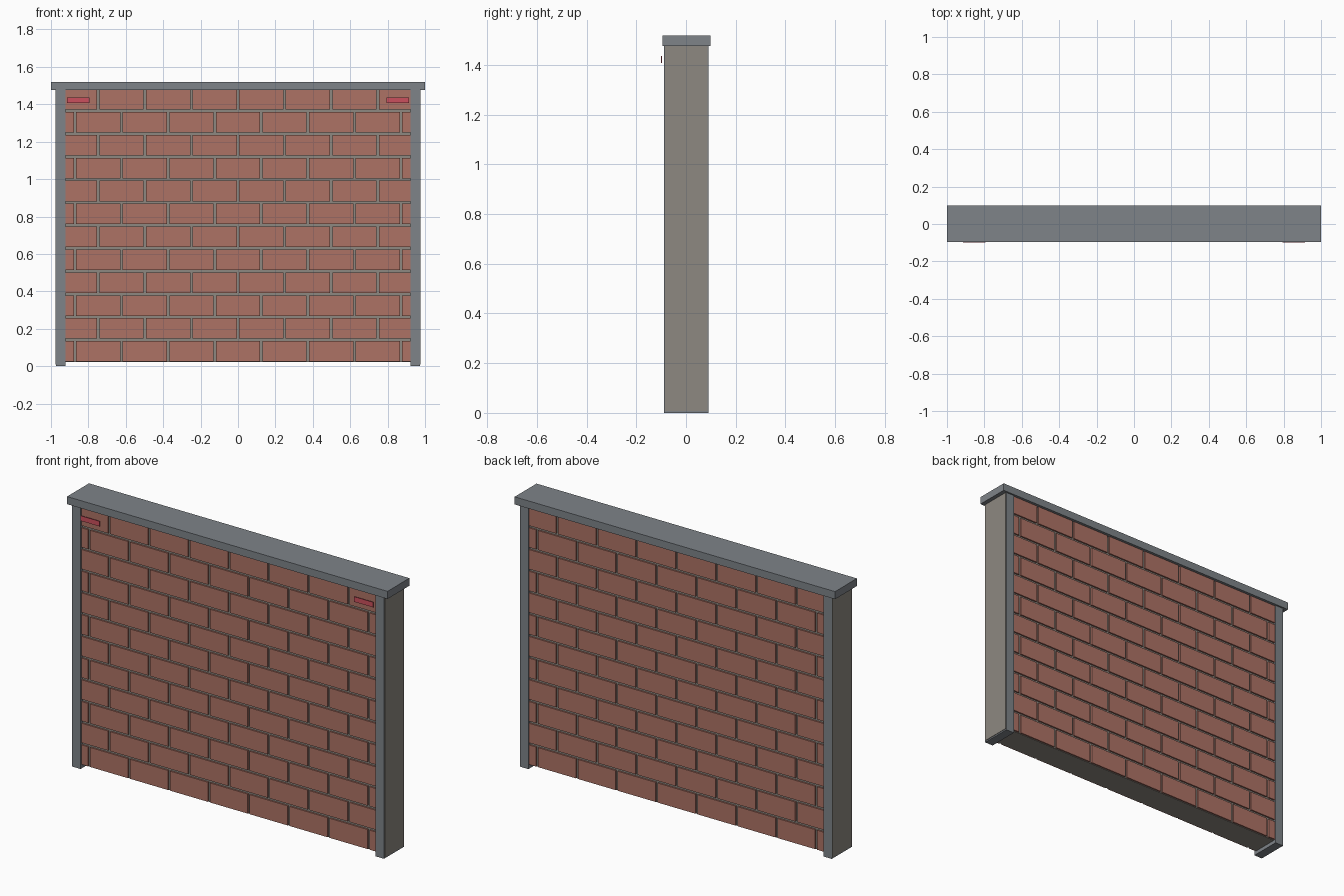
import bpy, bmesh
from mathutils import Matrix, Vector

if "Cube" in bpy.data.objects:
    bpy.data.objects.remove(bpy.data.objects["Cube"])

CY = 0.001  # wall centre line in y


def material(name, rgb):
    m = bpy.data.materials.new(name)
    m.diffuse_color = (*rgb, 1)
    m.use_nodes = True
    m.node_tree.nodes["Principled BSDF"].inputs["Base Color"].default_value = m.diffuse_color
    return m


def boxes(name, spans, mat=None):
    """One object made of axis-aligned boxes given as (x0, x1, y0, y1, z0, z1)."""
    bm = bmesh.new()
    for x0, x1, y0, y1, z0, z1 in spans:
        centre = Vector(((x0 + x1) / 2, (y0 + y1) / 2, (z0 + z1) / 2))
        size = Matrix.Diagonal((x1 - x0, y1 - y0, z1 - z0, 1))
        bmesh.ops.create_cube(bm, size=1, matrix=Matrix.Translation(centre) @ size)
    me = bpy.data.meshes.new(name)
    bm.to_mesh(me)
    bm.free()
    ob = bpy.data.objects.new(name, me)
    bpy.context.collection.objects.link(ob)
    if mat:
        me.materials.append(mat)
    return ob


brick = material("brick_red", (0.42, 0.17, 0.13))
mortar = material("mortar", (0.27, 0.25, 0.22))
red = material("marker_red", (0.6, 0.08, 0.11))
steel = material("frame_grey", (0.21, 0.23, 0.25))

# Mortar core, recessed behind the brick faces
boxes("mortar_core", [(-0.96, 0.96, CY - 0.074, CY + 0.074, 0.021, 1.48)], mortar)

# Running-bond bricks on both faces, cut off behind the posts
PITCH, GAP, ROW, END = 0.249, 0.0125, 0.1225, 0.965
for name, y0, y1 in (("front_bricks", -0.083, -0.06), ("back_bricks", 0.06, 0.083)):
    spans = []
    for row in range(12):
        z = 0.024 + row * ROW
        shift = 0.5 if row % 2 else 0.0
        for i in range(-5, 6):
            mid = (i + shift) * PITCH
            x0 = max(mid - (PITCH - GAP) / 2, -END)
            x1 = min(mid + (PITCH - GAP) / 2, END)
            if x1 - x0 > 0.01:
                spans.append((x0, x1, CY + y0, CY + y1, z, z + ROW - GAP))
    boxes(name, spans, brick)

# End posts, their mortar end panels and the red markers
for side, s in (("left", -1), ("right", 1)):
    def span(a, b):
        return tuple(sorted((s * a, s * b)))
    boxes(side + "_post", [(*span(0.921, 0.973), CY - 0.089, CY + 0.089, 0, 1.478)], steel)
    boxes(side + "_end_panel", [(*span(0.96, 0.976), CY - 0.085, CY + 0.085, 0.008, 1.478)], mortar)
    boxes(side + "_marker", [(*span(0.793, 0.913), -0.100, -0.097, 1.407, 1.436)], red)

# Coping along the top
boxes("coping", [(-1, 1, CY - 0.0965, CY + 0.0985, 1.476, 1.519)], steel)
